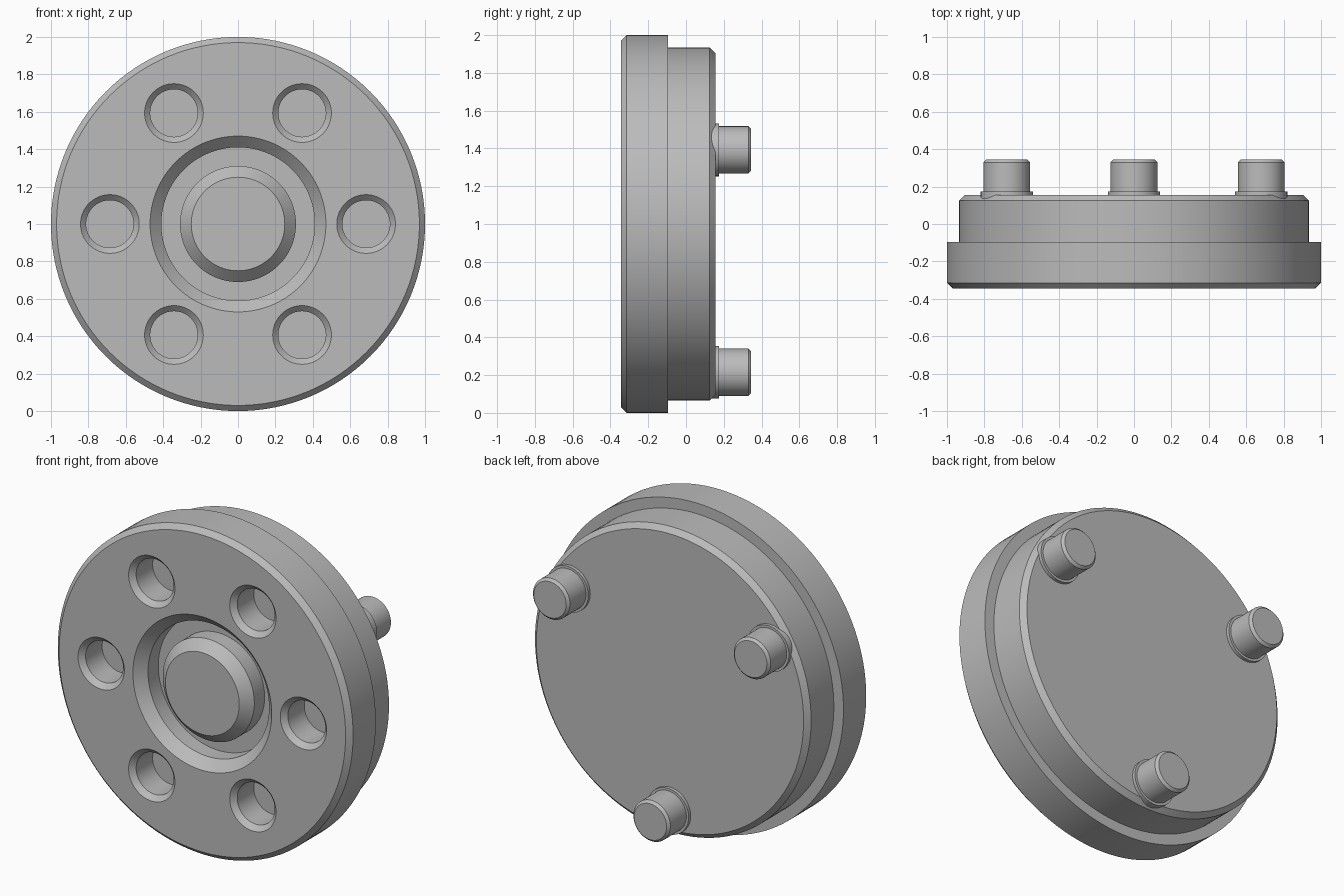
import bpy
from math import cos, sin, radians, pi

cube = bpy.data.objects.get("Cube")
if cube:
    bpy.data.objects.remove(cube)

GREY = (0.5, 0.5, 0.5, 1)
grey = bpy.data.materials.new("plain grey")
grey.use_nodes = True
grey.diffuse_color = GREY
grey.node_tree.nodes["Principled BSDF"].inputs["Base Color"].default_value = GREY


def lathe(name, profile, centre=(0, 1), segments=96):
    """Turn (radius, y) points, listed front to back, about an axis along y."""
    verts, faces = [], []
    n = segments
    for r, y in profile:
        for i in range(n):
            a = 2 * pi * i / n
            verts.append((centre[0] + r * cos(a), y, centre[1] + r * sin(a)))
    for k in range(len(profile) - 1):
        for i in range(n):
            j = (i + 1) % n
            faces.append((k * n + i, k * n + j, (k + 1) * n + j, (k + 1) * n + i))
    faces.append(tuple(reversed(range(n))))
    last = (len(profile) - 1) * n
    faces.append(tuple(range(last, last + n)))
    # Flip so that normals point outwards
    faces = [tuple(reversed(f)) for f in faces]
    mesh = bpy.data.meshes.new(name)
    mesh.from_pydata(verts, [], faces)
    mesh.materials.append(grey)
    obj = bpy.data.objects.new(name, mesh)
    bpy.context.collection.objects.link(obj)
    return obj


def smooth(obj):
    bpy.ops.object.select_all(action="DESELECT")
    obj.select_set(True)
    bpy.context.view_layer.objects.active = obj
    bpy.ops.object.shade_smooth_by_angle(angle=radians(25))


FRONT, STEP, BACK, TIP = -0.345, -0.095, 0.155, 0.345
FLOOR = FRONT + 0.16

# Body: central boss, ring groove, wide flange and narrower rear disc
body = lathe("hub_body", [
    (0.25, FRONT), (0.31, FRONT + 0.06), (0.31, FLOOR),
    (0.41, FLOOR), (0.41, FRONT + 0.06), (0.47, FRONT),
    (0.97, FRONT), (1.0, FRONT + 0.03), (1.0, STEP),
    (0.935, STEP), (0.935, BACK - 0.03), (0.905, BACK)], segments=128)

# Six chamfered blind holes in the front
for i in range(6):
    a = radians(60 * i)
    cutter = lathe("hole_cutter", [
        (0.187, FRONT - 0.03), (0.127, FRONT + 0.03), (0.127, FRONT + 0.19)],
        (0.685 * cos(a), 1 + 0.685 * sin(a)), 64)
    cut = body.modifiers.new("hole", "BOOLEAN")
    cut.operation = "DIFFERENCE"
    cut.solver = "EXACT"
    cut.object = cutter
    bpy.context.view_layer.objects.active = body
    bpy.ops.object.modifier_apply(modifier=cut.name)
    bpy.data.objects.remove(cutter)
smooth(body)

# Three locating pins with collars on the back
for i, label in enumerate(("left", "right", "lower")):
    a = radians(30 + 120 * i)
    smooth(lathe(label + "_pin", [
        (0.14, BACK - 0.06), (0.14, BACK + 0.02), (0.125, BACK + 0.02),
        (0.125, TIP - 0.015), (0.11, TIP)],
        (0.785 * cos(a), 1 + 0.785 * sin(a)), 64))
